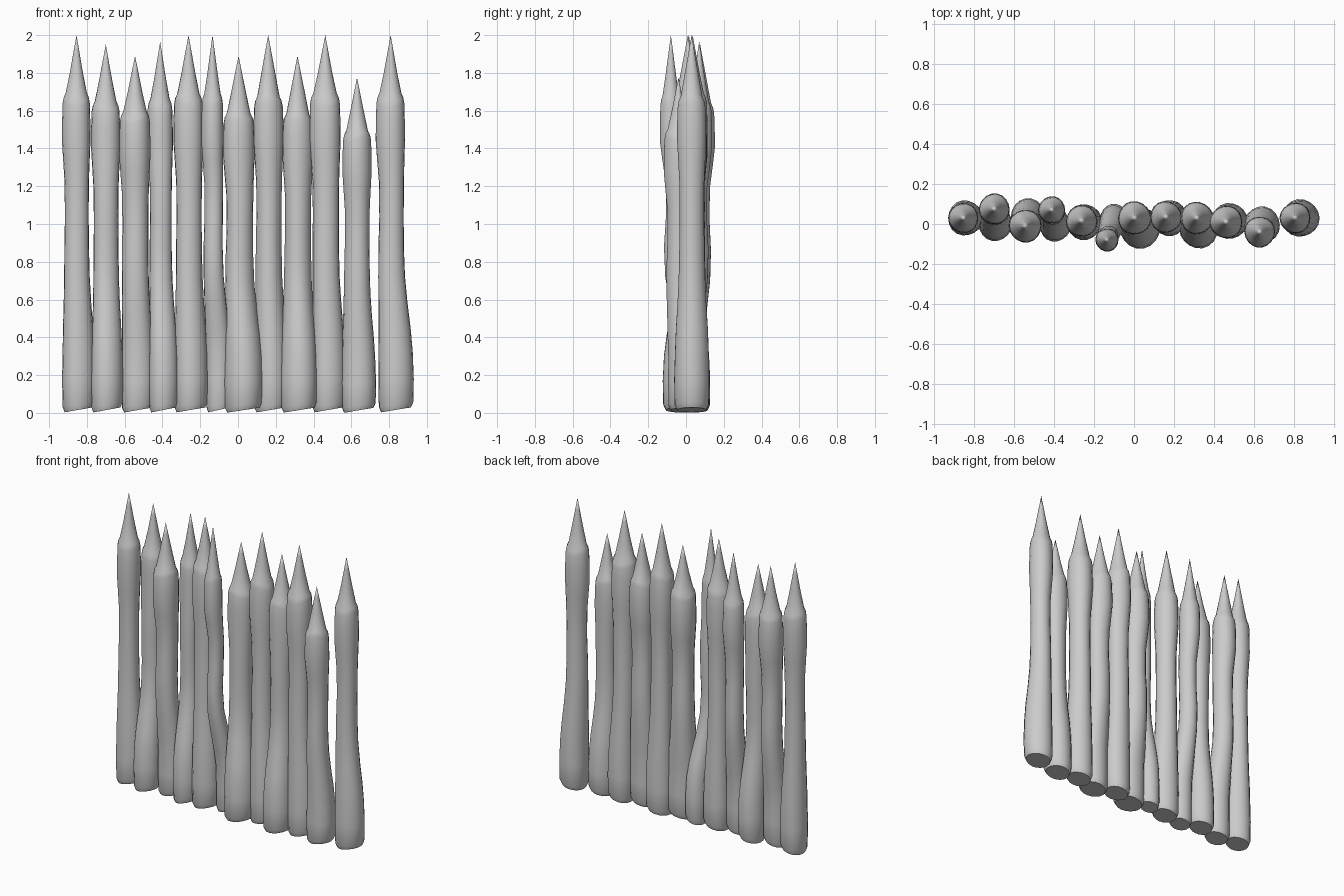
import bpy, bmesh, math, random

random.seed(4)
SIDES = 18

# tip x, tip y, height, shoulder radius, foot x, foot y, foot radius
STAKES = [
    (-.855, .03, 2.00, .074, -.845, .03, .088),
    (-.700, .075, 1.95, .076, -.695, .00, .085),
    (-.545, -.01, 1.89, .081, -.530, .04, .088),
    (-.412, .07, 1.965, .067, -.395, -.01, .078),
    (-.262, .015, 2.00, .078, -.250, .01, .090),
    (-.135, -.08, 2.00, .057, -.100, .03, .070),
    (.003, .03, 1.89, .082, .030, -.02, .103),
    (.160, .035, 2.00, .078, .175, .03, .090),
    (.315, .03, 1.89, .080, .325, -.025, .097),
    (.462, .01, 2.00, .081, .480, .015, .090),
    (.630, -.04, 1.775, .076, .640, -.005, .092),
    (.808, .03, 2.00, .076, .835, .03, .094),
]

# height fraction, weight of foot radius, weight of shoulder radius, lean to the foot
PROFILE = [
    (.010, .84, 0, 1.0), (.024, .97, 0, 1.0), (.09, 1.0, 0, 1.0),
    (.16, .96, 0, .95), (.22, .88, .04, .75), (.29, .62, .25, .45),
    (.36, .35, .50, .20), (.44, .15, .70, .12), (.52, .0, .85, .20),
    (.61, .0, .87, .20), (.67, .0, .95, .08), (.72, .0, 1.02, .0),
    (.77, .0, 1.01, .0), (.815, .0, .97, .0), (.830, .0, .90, .0),
    (.842, .0, .76, .0), (.90, .0, .47, .0), (.96, .0, .19, .0),
]


def make_stake(tx, ty, h, rt, fx, fy, rf):
    bm = bmesh.new()
    rings = []
    phase = random.uniform(0, 6.28)
    for i, (f, wf, wt, lean) in enumerate(PROFILE):
        r = wf * rf + wt * rt
        cx, cy = tx + (fx - tx) * lean, ty + (fy - ty) * lean
        ring = []
        for k in range(SIDES):
            a = 2 * math.pi * k / SIDES
            rr = r * (1 + .02 * math.sin(3 * a + phase + f * 4))
            z = f * h
            if i < 2:                       # slanted saw cut at the foot
                z += .013 * math.cos(a) - .004
            elif 12 < i < 16:               # uneven chopped shoulder
                z += .010 * math.sin(2 * a + phase)
            ring.append(bm.verts.new((cx + rr * math.cos(a), cy + rr * math.sin(a), max(z, 0))))
        rings.append(ring)
    for lo, hi in zip(rings, rings[1:]):
        for k in range(SIDES):
            n = (k + 1) % SIDES
            bm.faces.new((lo[k], lo[n], hi[n], hi[k]))
    # pointed tip and closed foot
    tip = bm.verts.new((tx, ty, h))
    for k in range(SIDES):
        bm.faces.new((rings[-1][k], rings[-1][(k + 1) % SIDES], tip))
    bm.faces.new(rings[0][::-1])
    me = bpy.data.meshes.new("stake")
    bm.to_mesh(me)
    bm.free()
    ob = bpy.data.objects.new("stake", me)
    bpy.context.collection.objects.link(ob)
    bpy.context.view_layer.objects.active = ob
    ob.select_set(True)


# palisade row
for s in STAKES:
    make_stake(*s)
bpy.ops.object.shade_smooth_by_angle(angle=math.radians(40))
